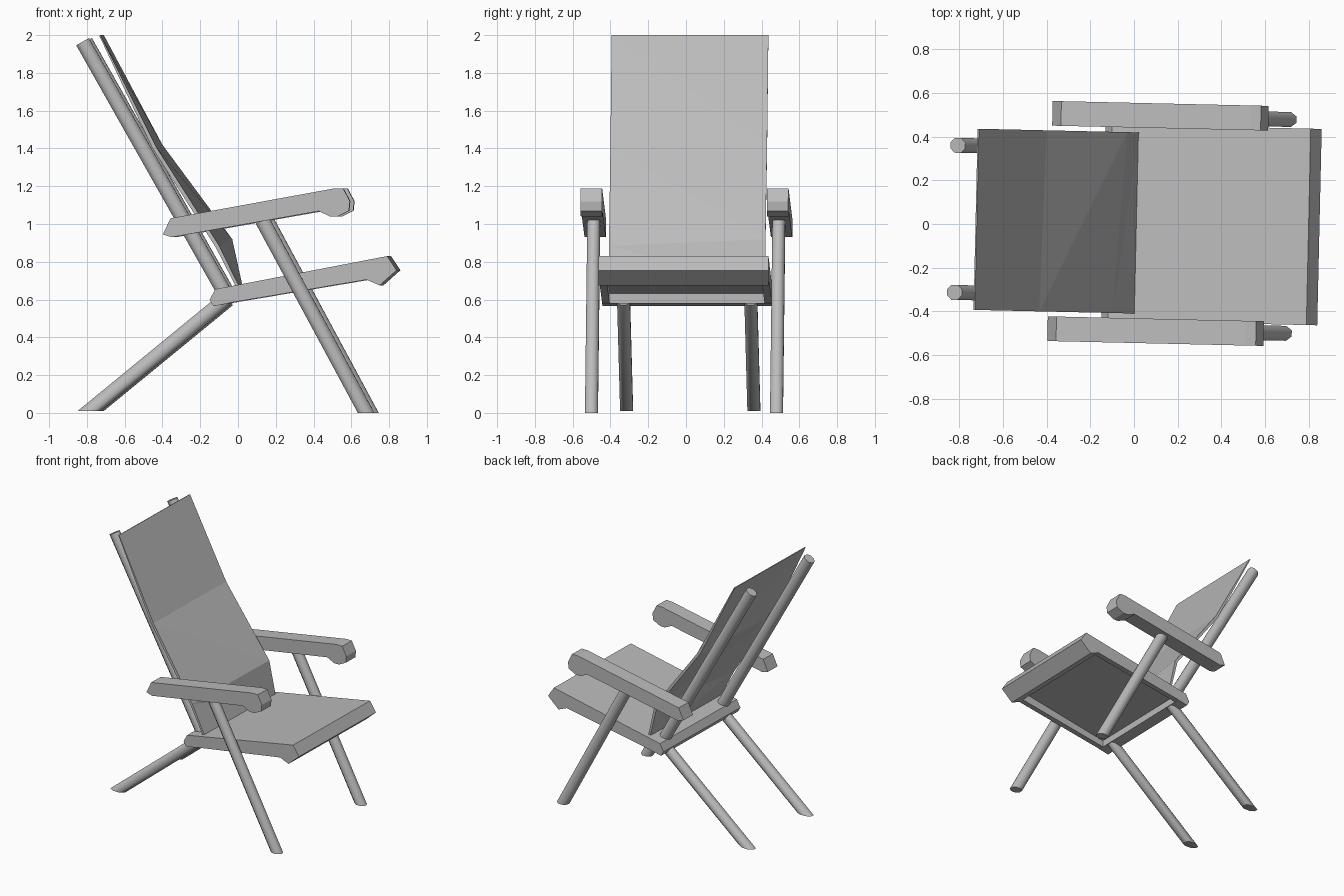
import bpy, bmesh, math
from mathutils import Matrix, Vector

if "Cube" in bpy.data.objects:
    bpy.data.objects.remove(bpy.data.objects["Cube"])

grey = bpy.data.materials.new("plain grey")
grey.use_nodes = True
colour = (0.5, 0.5, 0.5, 1)
grey.diffuse_color = colour
grey.node_tree.nodes["Principled BSDF"].inputs["Base Color"].default_value = colour

# The whole chair stands slightly turned on the floor
TURN = Matrix.Translation((0, 0.005, 0)) @ Matrix.Rotation(math.radians(-1.3), 4, "Z")


def finish(name, bm, smooth=False):
    bmesh.ops.recalc_face_normals(bm, faces=bm.faces)
    bm.transform(TURN)
    mesh = bpy.data.meshes.new(name)
    bm.to_mesh(mesh)
    bm.free()
    mesh.materials.append(grey)
    obj = bpy.data.objects.new(name, mesh)
    bpy.context.collection.objects.link(obj)
    if smooth:
        bpy.ops.object.select_all(action="DESELECT")
        obj.select_set(True)
        bpy.context.view_layer.objects.active = obj
        bpy.ops.object.shade_smooth_by_angle(angle=math.radians(50))
    return obj


def slab(name, profile, y0, y1):
    """Side profile (x, z) extruded across y."""
    bm = bmesh.new()
    face = bm.faces.new([bm.verts.new((x, y0, z)) for x, z in profile])
    out = bmesh.ops.extrude_face_region(bm, geom=[face])
    moved = [v for v in out["geom"] if isinstance(v, bmesh.types.BMVert)]
    bmesh.ops.translate(bm, verts=moved, vec=(0, y1 - y0, 0))
    return finish(name, bm)


def pole(name, a, b, y, flat_foot=False, sides=8):
    """Round pole from a to b (x, z), its foot cut level if asked."""
    a, b = Vector((a[0], y, a[1])), Vector((b[0], y, b[1]))
    axis = (b - a).normalized()
    across = Vector((0, 1, 0))
    up = axis.cross(across)
    bm = bmesh.new()
    rings = []
    for end in (a, b):
        ring = []
        for i in range(sides):
            t = math.tau * (i + 0.5) / sides
            p = end + across * 0.037 * math.cos(t) + up * 0.042 * math.sin(t)
            if flat_foot and end is a:
                p += axis * ((a.z - p.z) / axis.z)
            ring.append(bm.verts.new(p))
        rings.append(ring)
        bm.faces.new(ring)
    for i in range(sides):
        j = (i + 1) % sides
        bm.faces.new((rings[0][i], rings[0][j], rings[1][j], rings[1][i]))
    return finish(name, bm, smooth=True)


# Seat: top panel, front lip, rear bar and side rails, open underneath
slab("seat_panel", [(-0.11, 0.655), (0.80, 0.83), (0.81, 0.79), (-0.10, 0.62)], -0.45, 0.45)
slab("seat_front_lip", [(0.70, 0.81), (0.80, 0.83), (0.85, 0.755), (0.76, 0.675), (0.69, 0.705)], -0.45, 0.45)
slab("seat_rear_bar", [(-0.14, 0.60), (-0.11, 0.655), (-0.04, 0.665), (-0.04, 0.58), (-0.12, 0.565)], -0.45, 0.45)

arm = [(-0.385, 0.945), (-0.345, 1.03), (0.52, 1.188), (0.57, 1.188), (0.605, 1.12),
       (0.60, 1.07), (0.54, 1.04), (0.50, 1.04), (0.44, 1.068), (-0.34, 0.93)]
rail = [(-0.11, 0.65), (0.75, 0.815), (0.69, 0.705), (-0.11, 0.57)]

for side, s in (("left", 1), ("right", -1)):
    slab(side + "_seat_rail", rail, s * 0.41, s * 0.45)
    slab(side + "_armrest", arm, s * 0.437, s * 0.55)
    pole(side + "_front_leg", (0.69, 0), (0.14, 1.02), s * 0.49, True)
    pole(side + "_rear_leg", (-0.78, 0.01), (-0.06, 0.60), s * 0.337, True)
    pole(side + "_back_post", (-0.06, 0.63), (-0.815, 1.965), s * 0.337)

# Backrest: thin bent shell that leans a little further back on its right side
front = [(-0.72, 2.0), (-0.41, 1.42), (-0.04, 0.92), (0.015, 0.67)]
depth = [0.006, 0.02, 0.02, 0.015]
bm = bmesh.new()
rows = []
for (x, z), d, twist in zip(front, depth, (0, 0.015, 0.05, 0)):
    left, right = x, x - twist
    rows.append([bm.verts.new(p) for p in (
        (left, 0.415, z), (right, -0.415, z - twist * 0.7),
        (right - d, -0.415, z - twist * 0.7 - d * 0.3), (left - d, 0.415, z - d * 0.3))])
for top, low in zip(rows, rows[1:]):
    for i in range(4):
        j = (i + 1) % 4
        bm.faces.new((top[i], top[j], low[j], low[i]))
bm.faces.new(rows[0])
bm.faces.new(rows[-1])
bmesh.ops.triangulate(bm, faces=bm.faces)
finish("backrest", bm)
